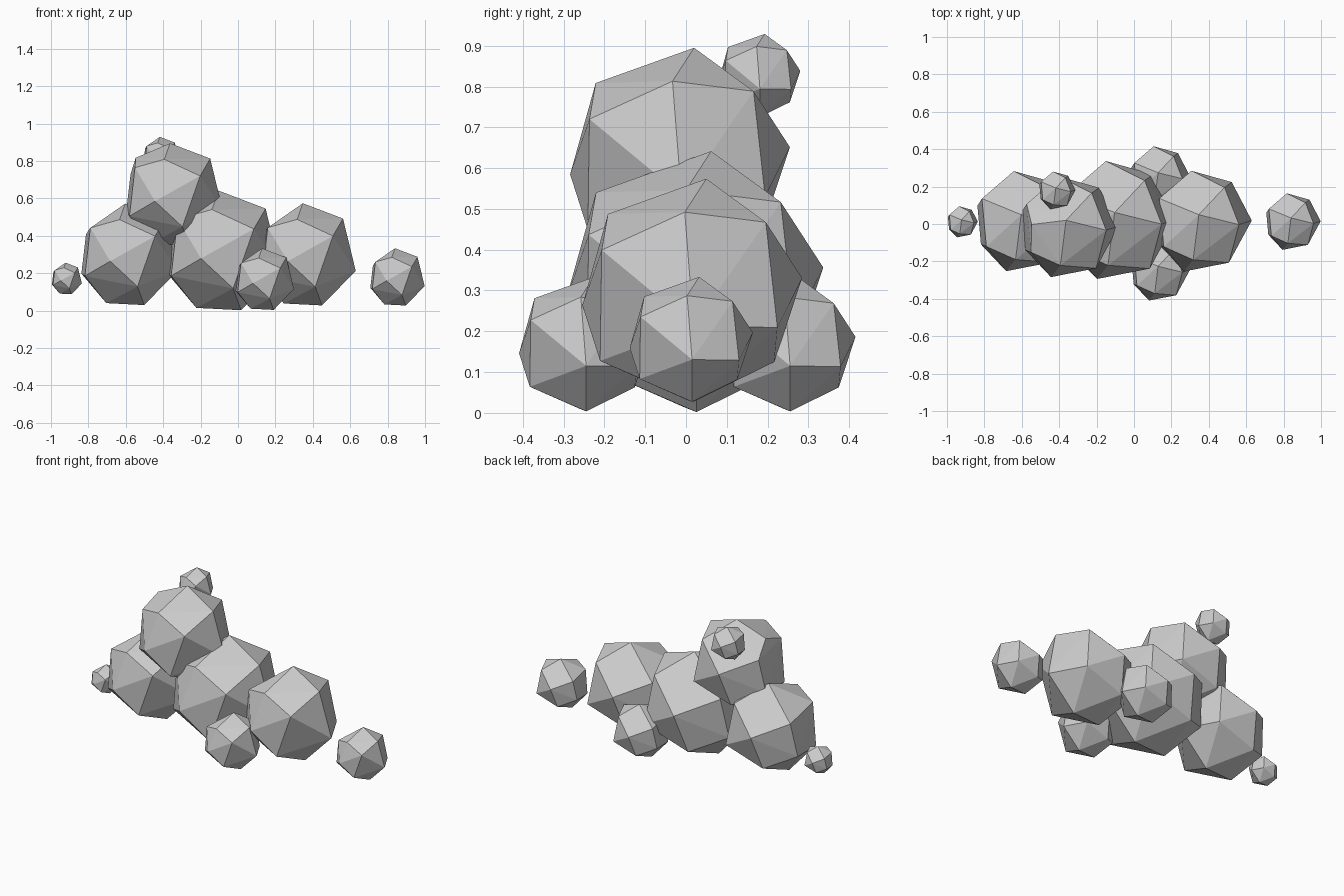
import bpy, bmesh
from mathutils import Vector

if "Cube" in bpy.data.objects:
    bpy.data.objects.remove(bpy.data.objects["Cube"])

# Corner directions of the faceted low-poly ball shared by every puff
CORNERS = [(-3, 9, 63), (46, -3, 45), (28, 42, 39), (62, 2, -19), (34, -50, 24),
           (-10, -46, 44), (-46, -30, 34), (-21, -59, -7), (-52, -27, -25),
           (-53, 30, 27), (-12, 62, 8), (38, 50, -20), (20, 2, -60),
           (-26, -4, -58), (12, -50, -38), (-20, 46, -38), (-56, 20, -22)]


def puff(name, centre, radius, extra=()):
    bm = bmesh.new()
    for c in CORNERS + list(extra):
        bm.verts.new(Vector(c).normalized() * radius)
    bmesh.ops.convex_hull(bm, input=bm.verts[:])
    bmesh.ops.recalc_face_normals(bm, faces=bm.faces[:])
    mesh = bpy.data.meshes.new(name)
    bm.to_mesh(mesh)
    bm.free()
    obj = bpy.data.objects.new(name, mesh)
    obj.location = centre
    bpy.context.collection.objects.link(obj)
    return obj


# Main cloud body
puff("centre_puff", (-0.088, 0.015, 0.315), 0.33)
puff("left_puff", (-0.59, 0.01, 0.295), 0.28)
puff("right_puff", (0.36, 0.01, 0.295), 0.282)
puff("top_puff", (-0.35, -0.02, 0.616), 0.282, [(-45, 4, 46)])

# Front and back side puffs
for name, y in (("front_puff", -0.25), ("back_puff", 0.25)):
    puff(name, (0.137, y, 0.165), 0.17)

# Small outer puffs
puff("right_small_puff", (0.847, 0.01, 0.177), 0.158)
puff("left_small_puff", (-0.918, 0.01, 0.17), 0.087)
puff("top_small_puff", (-0.413, 0.178, 0.825), 0.105)
